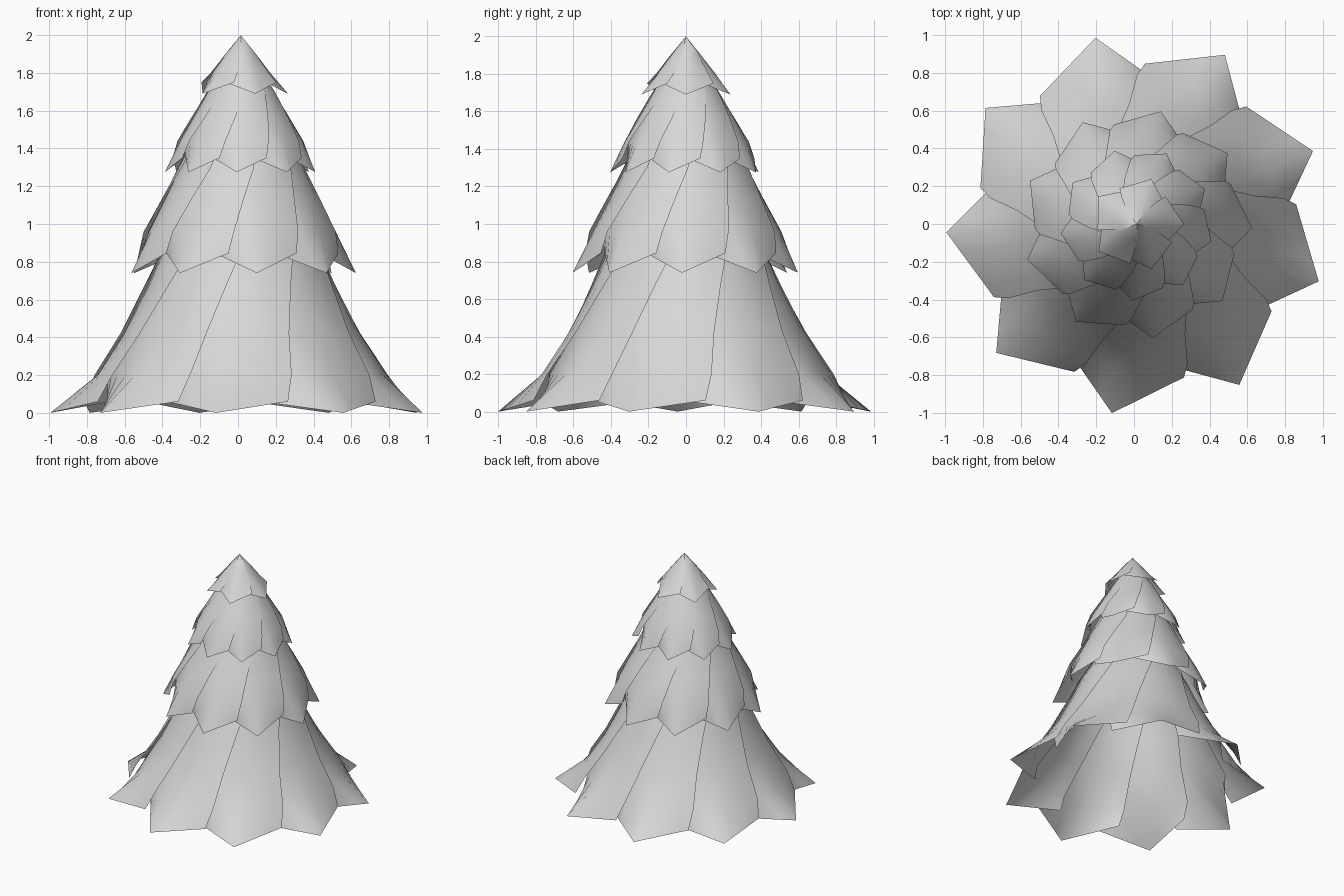
import bpy
import bmesh
from math import radians, cos, sin
from mathutils import Vector

cube = bpy.data.objects.get("Cube")
if cube:
    bpy.data.objects.remove(cube, do_unlink=True)

grey = bpy.data.materials.new("pale_grey")
grey.use_nodes = True
grey.diffuse_color = (0.68, 0.68, 0.68, 1)
grey.node_tree.nodes["Principled BSDF"].inputs["Base Color"].default_value = (0.68, 0.68, 0.68, 1)

COLS = 8          # strips across one petal
LEAN = 0.035      # one side sits outside the next petal, the other inside
CENTRE_X = 0.015


def polar(radius, degrees, z):
    a = radians(degrees)
    return Vector((CENTRE_X + radius * cos(a), radius * sin(a), z))


def add_petal(bm, angle, tip, corner, half, rows):
    """Pointed lower edge, then curved rows of (radius, height, half angle)."""
    end = polar(tip[0], angle, tip[1])
    outer = polar(corner[0], angle + half, corner[1])
    inner = polar(corner[0] * 0.87, angle - half, corner[1])
    steps = [2 * i / COLS - 1 for i in range(COLS + 1)]

    grid = [[end.lerp(outer if u > 0 else inner, abs(u)) for u in steps]]
    for radius, z, spread in rows:
        grid.append([polar(radius * (1 + LEAN * u), angle + spread * u, z) for u in steps])

    verts = [[bm.verts.new(p) for p in row] for row in grid]
    for low, high in zip(verts, verts[1:]):
        for i in range(COLS):
            bm.faces.new((low[i], low[i + 1], high[i + 1], high[i]))


def add_layer(name, count, start, tip, corner, half, rows):
    bm = bmesh.new()
    for k in range(count):
        add_petal(bm, start + 360 * k / count, tip, corner, half, rows)
    # close the point where petals meet
    bmesh.ops.dissolve_degenerate(bm, dist=0.0001, edges=bm.edges)
    mesh = bpy.data.meshes.new(name)
    bm.to_mesh(mesh)
    bm.free()
    mesh.materials.append(grey)
    obj = bpy.data.objects.new(name, mesh)
    bpy.context.collection.objects.link(obj)
    bpy.ops.object.select_all(action="DESELECT")
    obj.select_set(True)
    bpy.context.view_layer.objects.active = obj
    bpy.ops.object.shade_smooth_by_angle(angle=radians(60))


# Four overlapping skirts of branches, from the ground up
add_layer("bottom_branches", 9, 22.5, (1.01, 0), (0.85, 0.06), 24.6,
          [(0.76, 0.2, 27.5), (0.62, 0.42, 31), (0.49, 0.68, 39), (0.42, 0.84, 47), (0.3, 1.05, 52)])
add_layer("lower_middle_branches", 9, -2, (0.61, 0.74), (0.54, 0.845), 25,
          [(0.5, 0.96, 28), (0.41, 1.13, 34), (0.325, 1.3, 44), (0.2, 1.55, 52)])
add_layer("upper_middle_branches", 9, 27, (0.405, 1.275), (0.365, 1.35), 25,
          [(0.325, 1.44, 29), (0.25, 1.57, 37), (0.175, 1.7, 48), (0.1, 1.82, 52)])
add_layer("top_branches", 5, 0, (0.25, 1.69), (0.21, 1.75), 44,
          [(0.152, 1.805, 48), (0.08, 1.9, 56), (0, 2, 60)])
